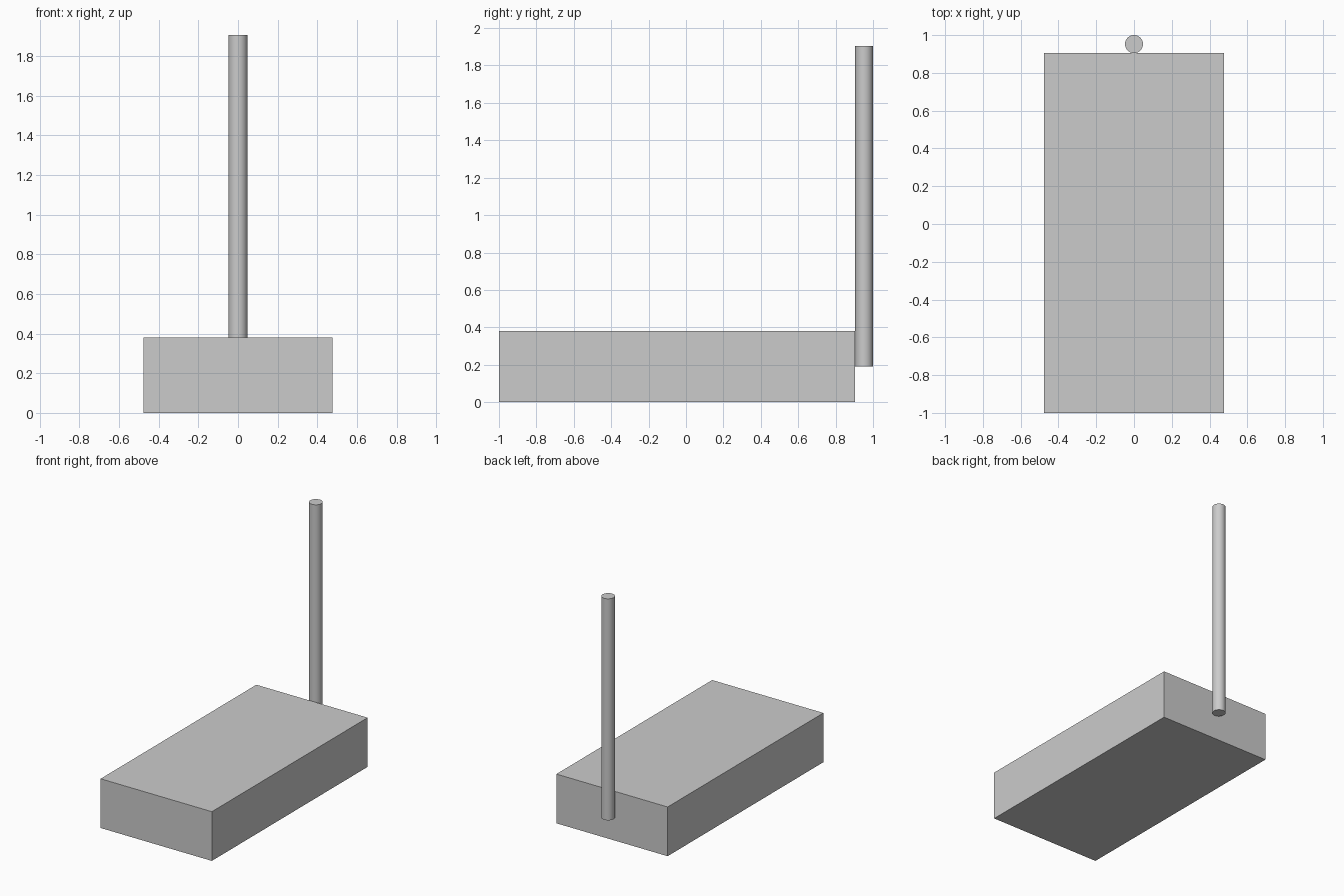
import bpy
import math

if "Cube" in bpy.data.objects:
    bpy.data.objects.remove(bpy.data.objects["Cube"])

U = 2 / 21  # module: pole diameter; the whole model is 21 modules long

# Base block
bpy.ops.mesh.primitive_cube_add(size=1, location=(0, -1 + 10 * U, 2 * U))
base = bpy.context.object
base.name = "base_block"
base.scale = (10 * U, 20 * U, 4 * U)
bpy.ops.object.transform_apply(location=False, rotation=False, scale=True)

# Upright pole touching the back face, starting at half the block height
bpy.ops.mesh.primitive_cylinder_add(
    vertices=64, radius=U / 2, depth=18 * U, location=(0, 1 - U / 2, 11 * U))
pole = bpy.context.object
pole.name = "upright_pole"
bpy.ops.object.shade_smooth_by_angle(angle=math.radians(30))
